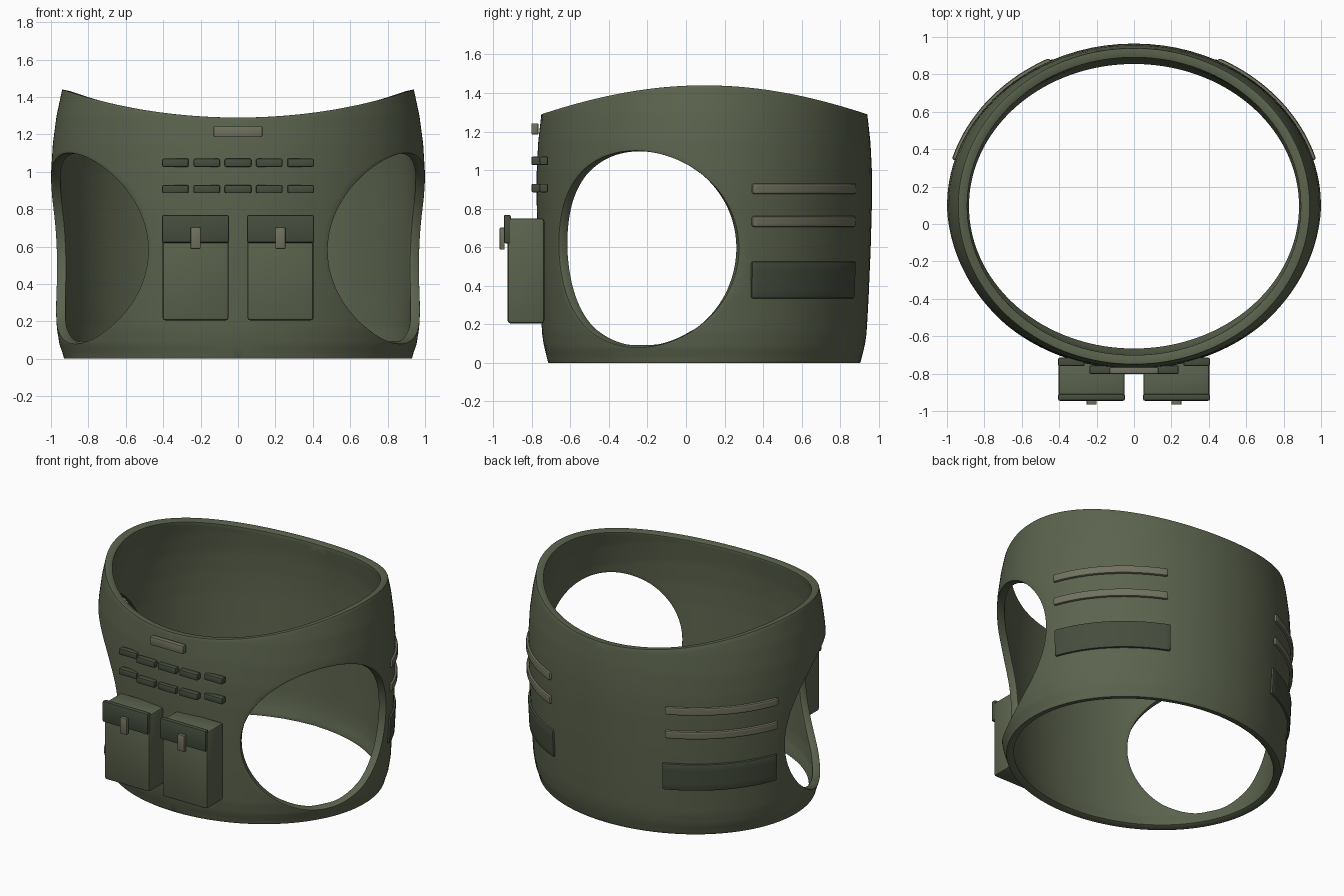
import bpy, bmesh
from math import sin, cos, atan2, radians, pi

if "Cube" in bpy.data.objects:
    bpy.data.objects.remove(bpy.data.objects["Cube"])

CY, RX, RY = 0.095, 1.0, 0.87          # body ellipse centre and radii
PROFILE = [(0, .93), (.03, .938), (.08, .955), (.16, .968), (.35, .98), (.6, .992), (.85, 1.0),
           (1.0, .999), (1.15, .99), (1.3, .97), (1.45, .938)]


def material(name, rgb):
    m = bpy.data.materials.new(name)
    m.diffuse_color = (*rgb, 1)
    m.use_nodes = True
    m.node_tree.nodes["Principled BSDF"].inputs["Base Color"].default_value = m.diffuse_color
    return m


OLIVE = material("olive", (.105, .125, .075))
DARK = material("dark_olive", (.06, .075, .048))
TAN = material("light_olive", (.165, .165, .115))


def scale_at(z):
    for (z0, s0), (z1, s1) in zip(PROFILE, PROFILE[1:]):
        if z <= z1:
            return s0 + (s1 - s0) * (z - z0) / (z1 - z0)
    return PROFILE[-1][1]


def wall(t, z, off=0):
    """Point on the body wall at angle t and height z, pushed out by off."""
    s = scale_at(z)
    return ((RX * s + off) * cos(t), CY + (RY * s + off) * sin(t), z)


def top_z(t):
    return 1.29 + .15 * cos(t) ** 2


def finish(name, bm, mat, mods):
    """Turn a bmesh into an object, apply its modifiers and smooth it."""
    me = bpy.data.meshes.new(name)
    bm.to_mesh(me)
    bm.free()
    ob = bpy.data.objects.new(name, me)
    bpy.context.collection.objects.link(ob)
    me.materials.append(mat)
    for kind, props in mods:
        md = ob.modifiers.new(kind, kind)
        for k, v in props.items():
            setattr(md, k, v)
    bpy.ops.object.select_all(action='DESELECT')
    ob.select_set(True)
    bpy.context.view_layer.objects.active = ob
    bpy.ops.object.convert(target='MESH')
    bpy.ops.object.shade_smooth_by_angle(angle=radians(35))
    return ob


def bevel(w, seg=2):
    return ('BEVEL', dict(width=w, segments=seg, limit_method='ANGLE', angle_limit=radians(40)))


def box(name, x, y, z, mat, r=.008):
    bm = bmesh.new()
    bmesh.ops.create_cube(bm, size=1)
    for v in bm.verts:
        for i, (a, b) in enumerate((x, y, z)):
            v.co[i] = (a + b) / 2 + v.co[i] * (b - a)
    return finish(name, bm, mat, [bevel(r)])


def band(name, t0, t1, z0, z1, off, mat, r, n=24, m=4):
    """Raised strip that follows the curved wall."""
    bm = bmesh.new()
    g = [[bm.verts.new(wall(t0 + (t1 - t0) * i / n, z0 + (z1 - z0) * j / m, off))
          for j in range(m + 1)] for i in range(n + 1)]
    for i in range(n):
        for j in range(m):
            bm.faces.new((g[i][j], g[i + 1][j], g[i + 1][j + 1], g[i][j + 1]))
    return finish(name, bm, mat, [('SOLIDIFY', dict(thickness=.03, offset=-1)), bevel(r)])


# vest body: half wall lofted from the oval arm hole out to the rim, then mirrored
TC, RT, ZC, RZ = radians(-24.5), radians(36.5), .59, .51
NB, NS, STEPS = 72, 26, 18
H = pi / 2
edge = [(-H + pi * i / NB, 0) for i in range(NB)]
edge += [(H, top_z(H) * i / NS) for i in range(NS)]
edge += [(H - pi * i / NB, top_z(H - pi * i / NB)) for i in range(NB)]
edge += [(-H, top_z(H) * (1 - i / NS)) for i in range(NS)]
bm = bmesh.new()
rays = []
for t, z in edge:
    a = atan2((z - ZC) / RZ, (t - TC) / RT)
    ht, hz = TC + RT * cos(a), ZC + RZ * sin(a)
    rays.append([bm.verts.new(wall(ht + (t - ht) * k / STEPS, hz + (z - hz) * k / STEPS))
                 for k in range(STEPS + 1)])
for p, q in zip(rays, rays[1:] + rays[:1]):
    for k in range(STEPS):
        bm.faces.new((p[k], p[k + 1], q[k + 1], q[k]))
finish("vest_body", bm, OLIVE, [
    ('MIRROR', dict(merge_threshold=.001)),
    ('SOLIDIFY', dict(thickness=.05, offset=-1, use_even_offset=True)),
    bevel(.014)])

# chest label
box("chest_label", (-.13, .13), (-.802, -.765), (1.185, 1.243), TAN, .006)

# two rows of webbing loops
for row, z in enumerate((1.048, .907)):
    for i in range(-2, 3):
        x, y = i * .1675, -.745 if abs(i) == 2 else -.787
        box(f"webbing_loop_{row}_{i + 2}", (x - .071, x + .071), (y - .015, y + .03),
            (z - .022, z + .022), DARK)

# front pouches with flap and buckle
for side, s in (("left", -1), ("right", 1)):
    c = s * .227
    box(f"pouch_{side}", (c - .177, c + .177), (-.925, -.735), (.205, .75), OLIVE, .015)
    box(f"pouch_flap_{side}", (c - .179, c + .179), (-.945, -.908), (.62, .768), DARK, .01)
    box(f"pouch_buckle_{side}", (c - .027, c + .027), (-.966, -.94), (.587, .702), TAN, .005)

# rear side straps and panels
for side in ("left", "right"):
    def span(a, b):
        a, b = radians(a), radians(b)
        return (a, b) if side == "right" else (pi - b, pi - a)
    for i, z in enumerate((.733, .903)):
        band(f"rear_strap_{side}_{i}", *span(16.5, 63.5), z - .028, z + .028, .016, TAN, .012)
    band(f"rear_panel_{side}", *span(16.5, 64.5), .335, .525, .014, DARK, .008)
